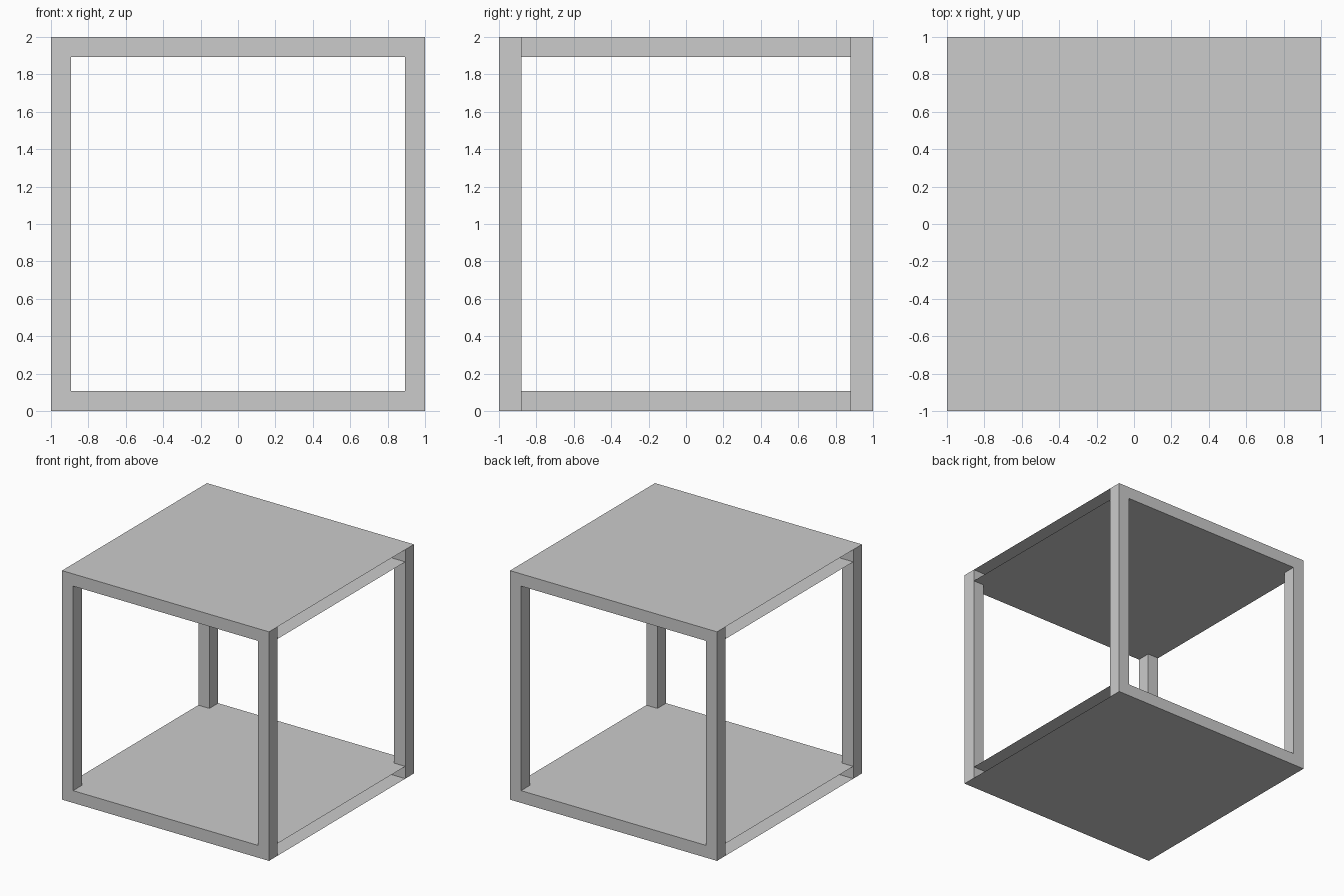
import bpy, bmesh

if "Cube" in bpy.data.objects:
    bpy.data.objects.remove(bpy.data.objects["Cube"])

W = 0.893      # half width of the frame opening
T = 0.107      # rail and slab thickness
D = 0.88       # inner y of the end frames
WALL = 0.75    # x of the wall recessed inside each open slab side


def make_object(name, bm):
    mesh = bpy.data.meshes.new(name)
    bm.to_mesh(mesh)
    bm.free()
    obj = bpy.data.objects.new(name, mesh)
    bpy.context.collection.objects.link(obj)
    return obj


def quad(bm, *points):
    return bm.faces.new([bm.verts.new(p) for p in points])


# Square end frame: two posts and two rails in one extruded ring
def end_frame(name, y0, y1):
    bm = bmesh.new()
    outer = [bm.verts.new((x, y0, z)) for x, z in ((-1, 0), (1, 0), (1, 2), (-1, 2))]
    inner = [bm.verts.new((x, y0, z)) for x, z in
             ((-W, T), (W, T), (W, 2 - T), (-W, 2 - T))]
    faces = []
    for i in range(4):
        j = (i + 1) % 4
        faces.append(bm.faces.new((outer[i], outer[j], inner[j], inner[i])))
    ext = bmesh.ops.extrude_face_region(bm, geom=faces, use_keep_orig=True)
    moved = [g for g in ext["geom"] if isinstance(g, bmesh.types.BMVert)]
    bmesh.ops.translate(bm, vec=(0, y1 - y0, 0), verts=moved)
    bmesh.ops.recalc_face_normals(bm, faces=bm.faces)
    return make_object(name, bm)


# Hollow slab: two thin sheets, open at the sides, with recessed walls
def slab(name, z0, z1):
    bm = bmesh.new()
    quad(bm, (-1, -D, z1), (1, -D, z1), (1, D, z1), (-1, D, z1))
    quad(bm, (-1, D, z0), (1, D, z0), (1, -D, z0), (-1, -D, z0))
    for s in (-1, 1):
        x = s * WALL
        quad(bm, (x, -s * D, z0), (x, s * D, z0), (x, s * D, z1), (x, -s * D, z1))
    return make_object(name, bm)


end_frame("front_frame", -1, -D)
end_frame("back_frame", D, 1)
slab("bottom_slab", 0, T)
slab("top_slab", 2 - T, 2)
